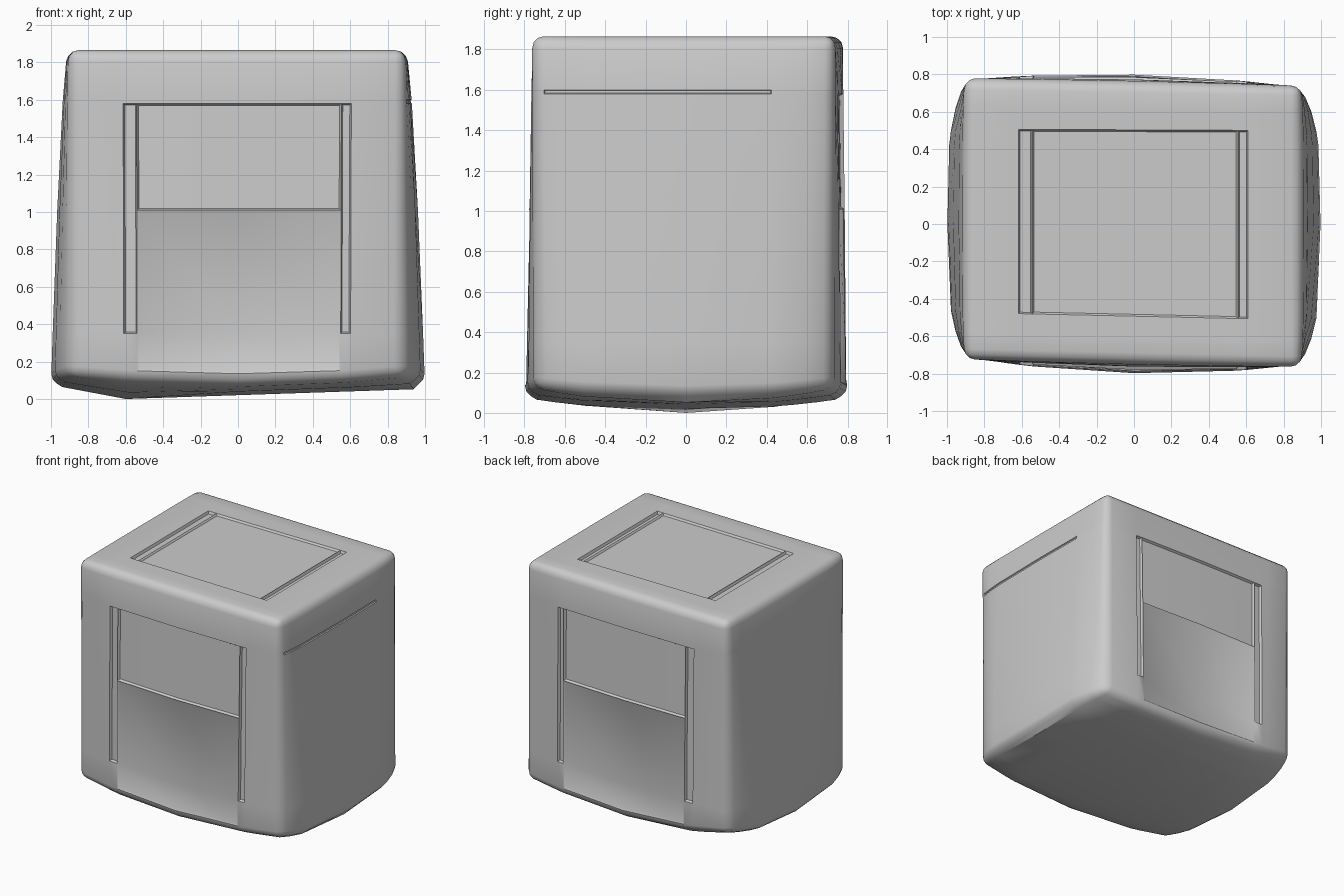
import bpy, bmesh, math
from mathutils import Vector

cube = bpy.data.objects.get("Cube")
if cube:
    bpy.data.objects.remove(cube, do_unlink=True)

# Single plain grey
grey = bpy.data.materials.new("plain_grey")
grey.use_nodes = True
colour = (0.6, 0.6, 0.6, 1)
grey.diffuse_color = colour
grey.node_tree.nodes["Principled BSDF"].inputs["Base Color"].default_value = colour

BASE, TOP, HALF_X, HALF_Y = 0.075, 1.865, 1.0, 0.8
EDGE = 0.06

# Rounded box
bm = bmesh.new()
bmesh.ops.create_cube(bm, size=2)
for v in bm.verts:
    v.co = Vector((v.co.x * HALF_X, v.co.y * HALF_Y, TOP if v.co.z > 0 else BASE))
bmesh.ops.bevel(bm, geom=bm.edges[:], offset=EDGE, offset_type='OFFSET',
                segments=3, profile=0.5, affect='EDGES', clamp_overlap=True)

# Cut lines for the panels, side strips and curved sides
cuts = {
    0: (-0.74, -0.68, -0.6, 0, 0.62, 0.68),
    1: (-0.65, -0.53, 0, 0.45, 0.53, 0.65),
    2: (0.35, 1.01, 1.58, 1.6),
}
for axis, places in cuts.items():
    normal = Vector((0, 0, 0))
    normal[axis] = 1
    for place in places:
        bmesh.ops.bisect_plane(bm, geom=bm.verts[:] + bm.edges[:] + bm.faces[:],
                               plane_co=normal * place, plane_no=normal, dist=0.0001)
bm.normal_update()


def pick(normal, low, high):
    """Faces pointing along normal whose centre lies in the given box."""
    found = []
    for f in bm.faces:
        c = f.calc_center_median()
        if f.normal.dot(Vector(normal)) > 0.99 and all(
                a < b < d for a, b, d in zip(low, c, high)):
            found.append(f)
    return found


# Choose panel faces while the box is still square: (faces, rim, depth)
panels = []
strips = ((-0.68, -0.6), (0.62, 0.68))
for side in (-1, 1):
    n = (0, side, 0)
    panels.append((pick(n, (-0.6, -1, 1.01), (0.62, 1, 1.58)), 0.01, -0.018))
    panels.append((pick(n, (-0.6, -1, 0.14), (0.62, 1, 1.01)), 0.01, -0.006))
    for x0, x1 in strips:
        panels.append((pick(n, (x0, -1, 0.35), (x1, 1, 1.58)), 0.008, -0.02))
up = (0, 0, 1)
panels.append((pick(up, (-0.6, -0.53, 1), (0.62, 0.53, 2)), 0.01, -0.015))
for x0, x1 in strips:
    panels.append((pick(up, (x0, -0.53, 1), (x1, 0.53, 2)), 0.008, -0.02))
panels.append((pick((1, 0, 0), (0, -1, 1.58), (2, 0.45, 1.6)), 0.004, -0.008))

# Square at the top, bowed sides and clipped corners lower down, sagging underside
for v in bm.verts:
    x, y, z = v.co
    across = abs(y) / HALF_Y
    swell = max(0, (TOP - z) / TOP) ** 0.6
    top_x = 0.907 if x < 0 else 0.895
    top_y = 0.93 if y < 0 else 0.95
    skew = 1 if y < 0 else across ** 4
    v.co.x = x * (top_x + (1.002 - top_x) * swell * (1 - 1.1 * across ** 4))
    v.co.y = y * (top_y + (1 - top_y) * swell * (1 - 1.25 * x * x)) - 0.02 * x * skew
    low = max(0, 1 - z / 0.35)
    lift = 0.14 if x < 0 < y else 0.07
    v.co.z += lift * low * x * x * across * across
    if z < BASE + 0.001:
        sag = min(1, (1 + x) / 0.4) * (1 - 0.45 * max(0, x + 0.6))
        v.co.z -= BASE * sag * max(0, 1 - across ** 2.5)
bm.normal_update()

# Sink the panels and strips
for faces, rim, depth in panels:
    bmesh.ops.inset_region(bm, faces=faces, thickness=rim, depth=depth,
                           use_boundary=True, use_even_offset=True)
bmesh.ops.recalc_face_normals(bm, faces=bm.faces[:])

mesh = bpy.data.meshes.new("box_body")
bm.to_mesh(mesh)
bm.free()
mesh.materials.append(grey)
body = bpy.data.objects.new("box_body", mesh)
bpy.context.collection.objects.link(body)
bpy.ops.object.select_all(action='DESELECT')
body.select_set(True)
bpy.context.view_layer.objects.active = body
bpy.ops.object.shade_smooth_by_angle(angle=math.radians(40))
